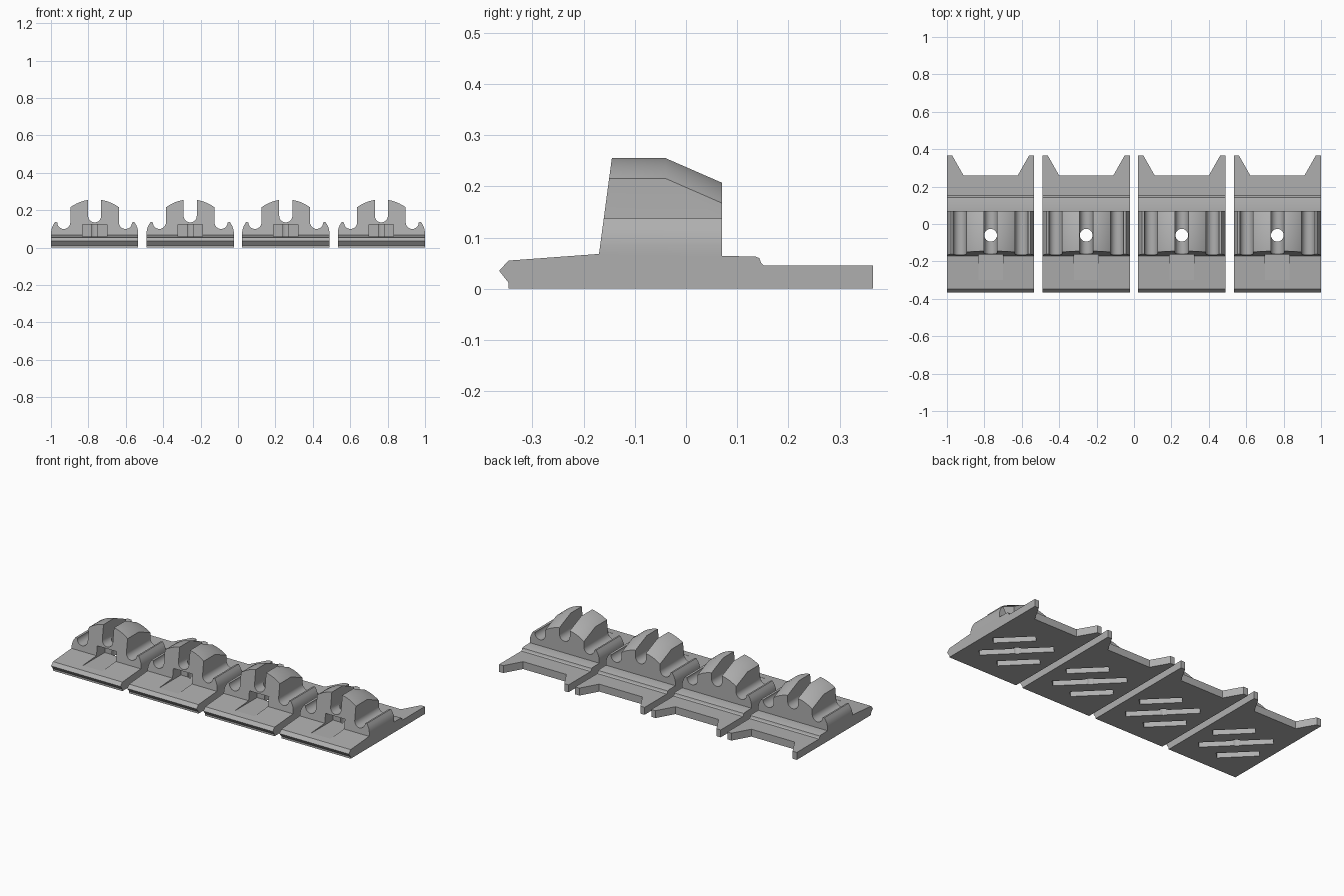
import bpy
import bmesh
from math import sin, cos, pi, sqrt, radians
from mathutils import Matrix

if "Cube" in bpy.data.objects:
    bpy.data.objects.remove(bpy.data.objects["Cube"], do_unlink=True)

HALF = 0.233
PITCH = 0.511

grey = bpy.data.materials.new("plain_grey")
grey.use_nodes = True
grey.diffuse_color = (0.43, 0.43, 0.43, 1)
grey.node_tree.nodes["Principled BSDF"].inputs["Base Color"].default_value = (0.43, 0.43, 0.43, 1)


def loft(name, rings):
    """Closed solid through rings that share one point count."""
    bm = bmesh.new()
    loops = [[bm.verts.new(p) for p in ring] for ring in rings]
    n = len(loops[0])
    for a, b in zip(loops, loops[1:]):
        for i in range(n):
            j = (i + 1) % n
            bm.faces.new((a[i], a[j], b[j], b[i]))
    bm.faces.new(loops[0][::-1])
    bm.faces.new(loops[-1])
    bmesh.ops.recalc_face_normals(bm, faces=bm.faces)
    return finish(name, bm)


def finish(name, bm):
    mesh = bpy.data.meshes.new(name)
    bm.to_mesh(mesh)
    bm.free()
    mesh.materials.append(grey)
    obj = bpy.data.objects.new(name, mesh)
    bpy.context.collection.objects.link(obj)
    return obj


def box(name, size, centre, turn=0):
    bm = bmesh.new()
    bmesh.ops.create_cube(bm, size=1)
    bmesh.ops.scale(bm, vec=size, verts=bm.verts)
    bmesh.ops.rotate(bm, matrix=Matrix.Rotation(turn, 3, "Z"), verts=bm.verts)
    bmesh.ops.translate(bm, vec=centre, verts=bm.verts)
    return finish(name, bm)


def arc(cx, cz, r, start, end, steps=10):
    angles = [radians(start + (end - start) * i / steps) for i in range(steps + 1)]
    return [(cx + r * cos(a), cz + r * sin(a)) for a in angles]


# Base plate with bevelled nose, stepped ledge and thin tail
side = [(-0.347, 0), (-0.347, 0.012), (-0.365, 0.035), (-0.347, 0.055),
        (-0.17, 0.068), (0.07, 0.064), (0.135, 0.063), (0.143, 0.06),
        (0.147, 0.05), (0.153, 0.045), (0.365, 0.045), (0.365, 0)]
base = loft("clip_unit", [[(x, y, z) for y, z in side] for x in (-HALF, HALF)])

# Upright block: half outline from the centre slot out to the ear
slot = arc(0, 0.17, 0.035, -90, 0)
crown = []
for i in range(13):
    x = 0.035 + 0.095 * i / 12
    crown.append((x, 0.038 + sqrt(0.22 ** 2 - x * x)))
channel = arc(0.165, 0.135, 0.035, 180, 360, 16)
ear = [(0.212, 0.137), (0.222, 0.121), (0.229, 0.105), (HALF, 0.085), (HALF, 0.05)]
half = slot + crown + channel + ear
outline = half + [(-x, z) for x, z in reversed(half[1:])]
top = set(crown) | {(-x, z) for x, z in crown}
rings = [
    [(x, -0.17 + (z - 0.068) * 0.134, z) for x, z in outline],
    [(x, -0.04, z) for x, z in outline],
    [(x, 0.07, z - (0.048 if (x, z) in top else 0)) for x, z in outline],
]
block = loft("slotted_block", rings)

# Cutters: tail fork, front pocket, centre hole, diagonal slots underneath
fork = [(-0.145, 0.26), (0.145, 0.26), (0.21, 0.374), (-0.21, 0.374)]
cutters = [
    loft("fork_cutter", [[(x, y, z) for x, y in fork] for z in (-0.1, 0.2)]),
    box("pocket_cutter", (0.13, 0.21, 0.068), (0, -0.195, 0.091)),
]
disc = [(x, y - 0.06) for x, y in arc(0, 0, 0.034, 0, 345, 23)]
cutters.append(loft("hole_cutter", [[(x, y, z) for x, y in disc] for z in (-0.05, 0.2)]))
for shift, length in ((0, 0.4), (0.087, 0.23), (-0.087, 0.23)):
    cutters.append(box("slot_cutter", (length, 0.05, 0.08),
                       (shift, shift - 0.065, -0.008), -pi / 4))

for tool, operation in [(block, "UNION")] + [(c, "DIFFERENCE") for c in cutters]:
    mod = base.modifiers.new(tool.name, "BOOLEAN")
    mod.object = tool
    mod.operation = operation
    mod.solver = "EXACT"

# Bake the cuts, then remove the tools
graph = bpy.context.evaluated_depsgraph_get()
baked = bpy.data.meshes.new_from_object(base.evaluated_get(graph))
base.modifiers.clear()
base.data = baked
for tool in [block] + cutters:
    tool.hide_render = True
    bpy.data.objects.remove(tool, do_unlink=True)

bpy.ops.object.select_all(action="DESELECT")
base.select_set(True)
bpy.context.view_layer.objects.active = base
bpy.ops.object.shade_smooth_by_angle(angle=radians(28))

# Four units in a row
for i in range(4):
    unit = base if i == 0 else base.copy()
    if i:
        bpy.context.collection.objects.link(unit)
    unit.name = f"clip_unit_{i + 1}"
    unit.location.x = (i - 1.5) * PITCH
